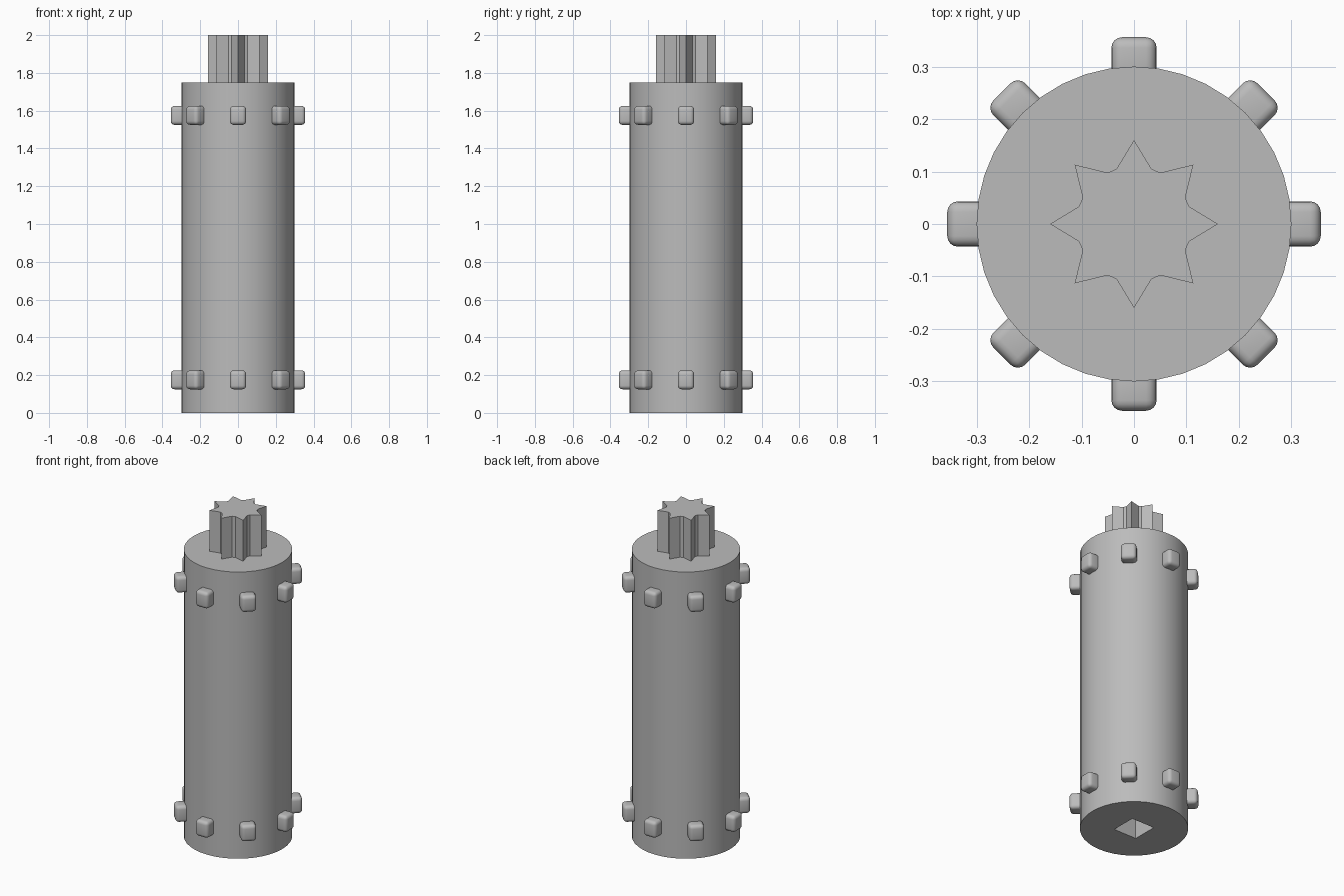
import bpy, bmesh
from math import cos, sin, pi, radians

cube = bpy.data.objects.get("Cube")
if cube:
    bpy.data.objects.remove(cube)

grey = bpy.data.materials.new("plain grey")
grey.use_nodes = True
grey.diffuse_color = (0.5, 0.5, 0.5, 1)
grey.node_tree.nodes["Principled BSDF"].inputs["Base Color"].default_value = (0.5, 0.5, 0.5, 1)


def finish(obj, name, smooth=True):
    obj.name = name
    obj.data.materials.append(grey)
    bpy.ops.object.select_all(action='DESELECT')
    obj.select_set(True)
    bpy.context.view_layer.objects.active = obj
    if smooth:
        bpy.ops.object.shade_smooth_by_angle(angle=radians(30))
    return obj


def box(center, size, angle=0):
    bpy.ops.mesh.primitive_cube_add(size=1, location=center, rotation=(0, 0, angle))
    obj = bpy.context.object
    obj.scale = size
    bpy.ops.object.transform_apply(location=False, rotation=False, scale=True)
    return obj


BODY_R, BODY_H, TOP = 0.3, 1.75, 2.0

# Main cylinder with a square socket in its base
bpy.ops.mesh.primitive_cylinder_add(vertices=40, radius=BODY_R, depth=BODY_H,
                                    location=(0, 0, BODY_H / 2))
body = bpy.context.object
cutter = box((0, 0, 0), (0.155, 0.155, 0.5))
cutter.name = "socket_cutter"
cutter.hide_render = True
cut = body.modifiers.new("socket", 'BOOLEAN')
cut.operation = 'DIFFERENCE'
cut.solver = 'EXACT'
cut.object = cutter
bpy.context.view_layer.objects.active = body
bpy.ops.object.modifier_apply(modifier=cut.name)
bpy.data.objects.remove(cutter)
finish(body, "body")

# Eight-pointed splined shaft with blunt valleys
bm = bmesh.new()
outline = []
for i in range(8):
    for radius, turn in ((0.16, 0), (0.11, 17.7), (0.11, 27.3)):
        a = i * pi / 4 + radians(turn)
        outline.append(bm.verts.new((radius * cos(a), radius * sin(a), BODY_H - 0.01)))
base = bm.faces.new(outline)
side = bmesh.ops.extrude_face_region(bm, geom=[base])
raised = [v for v in side["geom"] if isinstance(v, bmesh.types.BMVert)]
bmesh.ops.translate(bm, verts=raised, vec=(0, 0, TOP - BODY_H + 0.01))
bmesh.ops.recalc_face_normals(bm, faces=bm.faces)
mesh = bpy.data.meshes.new("star_shaft")
bm.to_mesh(mesh)
bm.free()
shaft = bpy.data.objects.new("star_shaft", mesh)
bpy.context.collection.objects.link(shaft)
finish(shaft, "star_shaft", smooth=False)

# Two rings of eight rounded lugs
INNER, OUTER = 0.27, 0.356
for ring, z in (("lower", 0.175), ("upper", BODY_H - 0.175)):
    for i in range(8):
        a = i * pi / 4
        r = (INNER + OUTER) / 2
        lug = box((r * cos(a), r * sin(a), z), (OUTER - INNER, 0.086, 0.1), a)
        bevel = lug.modifiers.new("rounding", 'BEVEL')
        bevel.width = 0.02
        bevel.segments = 4
        bpy.ops.object.modifier_apply(modifier=bevel.name)
        finish(lug, f"{ring}_lug_{i + 1}")
